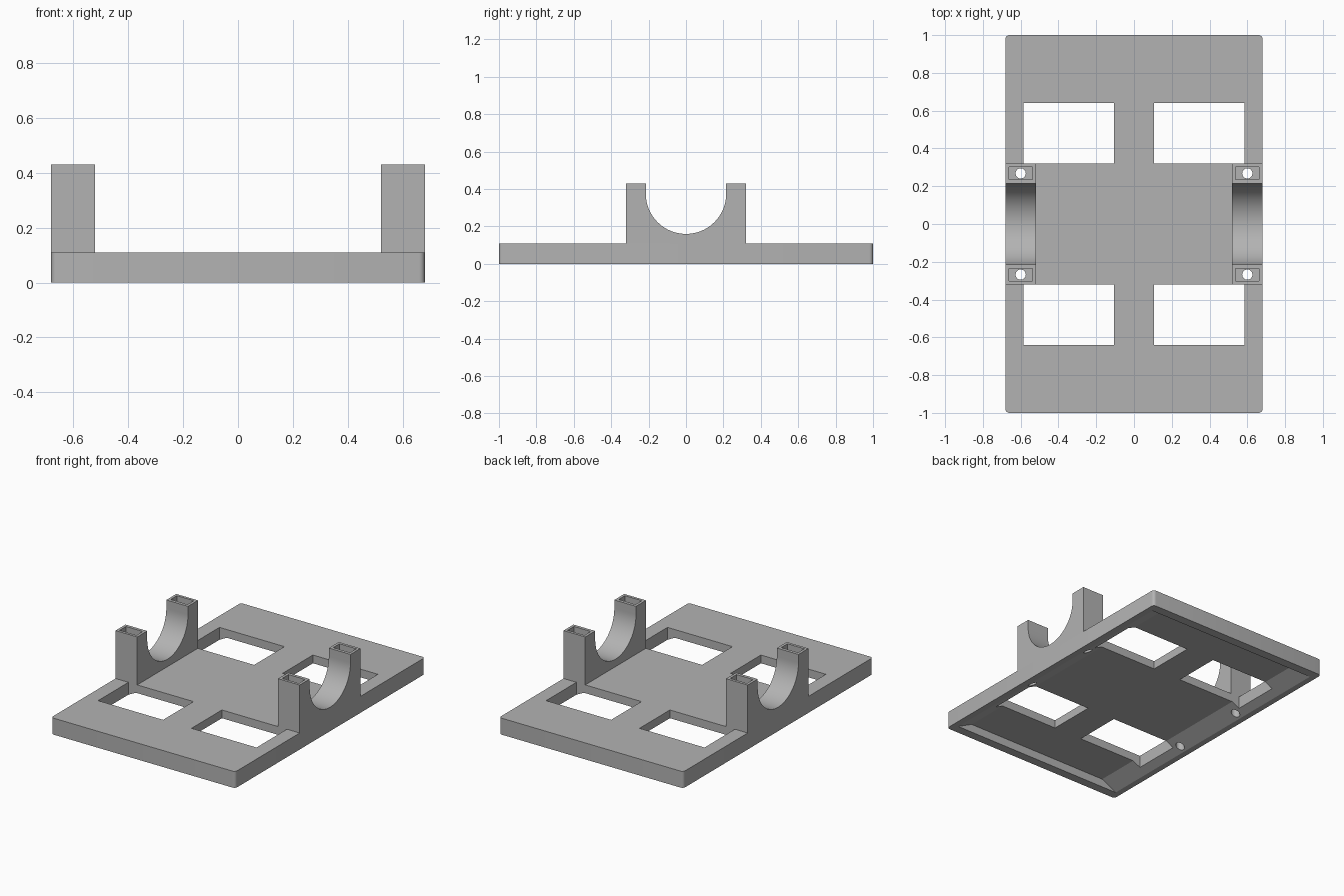
import bpy, bmesh, math
from mathutils import Vector

cube = bpy.data.objects.get("Cube")
if cube:
    bpy.data.objects.remove(cube, do_unlink=True)

grey = bpy.data.materials.new("matte_grey")
grey.use_nodes = True
colour = (0.45, 0.45, 0.45, 1)
grey.diffuse_color = colour
grey.node_tree.nodes["Principled BSDF"].inputs["Base Color"].default_value = colour

PLATE_TOP, HALF_W, POST_TOP = 0.11, 0.68, 0.43


def prism(name, outline, direction):
    """Extrude a closed 3D outline along a direction."""
    bm = bmesh.new()
    face = bm.faces.new([bm.verts.new(p) for p in outline])
    new = bmesh.ops.extrude_face_region(bm, geom=[face])["geom"]
    verts = [g for g in new if isinstance(g, bmesh.types.BMVert)]
    bmesh.ops.translate(bm, verts=verts, vec=Vector(direction))
    bmesh.ops.recalc_face_normals(bm, faces=bm.faces)
    mesh = bpy.data.meshes.new(name)
    bm.to_mesh(mesh)
    bm.free()
    mesh.materials.append(grey)
    obj = bpy.data.objects.new(name, mesh)
    bpy.context.collection.objects.link(obj)
    return obj


def box(name, x0, x1, y0, y1, z0, z1):
    outline = [(x0, y0, z0), (x1, y0, z0), (x1, y1, z0), (x0, y1, z0)]
    return prism(name, outline, (0, 0, z1 - z0))


def apply_modifiers(obj):
    bpy.ops.object.select_all(action='DESELECT')
    obj.select_set(True)
    bpy.context.view_layer.objects.active = obj
    for mod in list(obj.modifiers):
        bpy.ops.object.modifier_apply(modifier=mod.name)


def cut(obj, cutter):
    mod = obj.modifiers.new("cut", 'BOOLEAN')
    mod.operation, mod.solver, mod.object = 'DIFFERENCE', 'EXACT', cutter
    apply_modifiers(obj)
    bpy.data.objects.remove(cutter, do_unlink=True)


def bolt_hole(x, y):
    ring = [(x + 0.027 * math.cos(a), y + 0.027 * math.sin(a), -0.1)
            for a in (i * math.tau / 32 for i in range(32))]
    return prism("bolt_cutter", ring, (0, 0, 0.7))


# Base plate with small rounded vertical corners
plate_outline = []
for sx, sy, start in ((1, 1, 0), (-1, 1, 90), (-1, -1, 180), (1, -1, 270)):
    for i in range(6):
        a = math.radians(start + i * 18)
        plate_outline.append((sx * (HALF_W - 0.02) + 0.02 * math.cos(a),
                              sy * 0.98 + 0.02 * math.sin(a), 0))
plate = prism("base_plate", plate_outline, (0, 0, PLATE_TOP))

# Hollow underside with sloping long sides
recess = [(0.53, 0.055), (-0.53, 0.055), (-0.75, -0.055), (0.75, -0.055)]
cut(plate, prism("recess_cutter", [(x, -0.94, z) for x, z in recess], (0, 1.88, 0)))

# Four rectangular windows
for sx in (-1, 1):
    for sy in (-1, 1):
        xs = sorted((sx * 0.105, sx * 0.585))
        ys = sorted((sy * 0.32, sy * 0.64))
        cut(plate, box("window_cutter", *xs, *ys, -0.1, 0.3))
        cut(plate, bolt_hole(sx * 0.6, sy * 0.268))

# Side cradles: block with a U-shaped saddle, pocketed posts and bolt holes
saddle = [(0.215 * math.cos(a), 0.375 + 0.215 * math.sin(a))
          for a in (math.pi + i * math.pi / 48 for i in range(49))]
profile = ([(-0.32, PLATE_TOP), (-0.32, POST_TOP), (-0.215, POST_TOP)] + saddle
           + [(0.215, POST_TOP), (0.32, POST_TOP), (0.32, PLATE_TOP)])
cradles = []
for side, sx in (("left", 1), ("right", -1)):
    cradle = prism(side + "_cradle", [(sx * 0.52, y, z) for y, z in profile],
                   (sx * 0.16, 0, 0))
    for sy in (-1, 1):
        xs = sorted((sx * 0.538, sx * 0.662))
        ys = sorted((sy * 0.236, sy * 0.302))
        cut(cradle, box("pocket_cutter", *xs, *ys, 0.22, 0.6))
        cut(cradle, bolt_hole(sx * 0.6, sy * 0.268))
    cradles.append(cradle)

# Smooth curved walls, crisp edges
for obj in [plate] + cradles:
    apply_modifiers(obj)
    bpy.ops.object.shade_smooth_by_angle(angle=math.radians(25))
